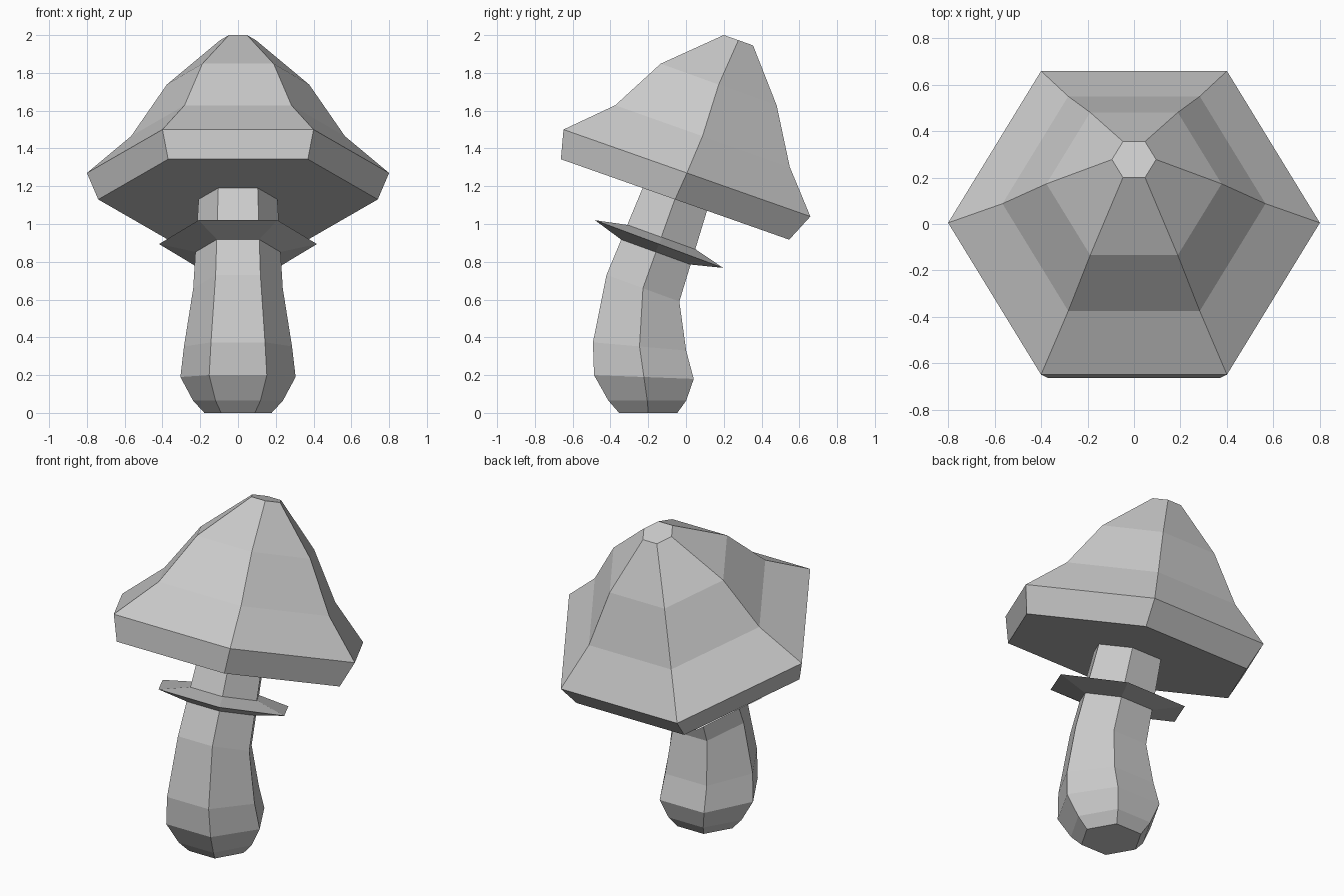
import bpy, bmesh
from math import cos, sin, radians, pi

if "Cube" in bpy.data.objects:
    bpy.data.objects.remove(bpy.data.objects["Cube"])


def loft(name, rings):
    """Closed hexagonal loft; each ring is (centre y, centre z, radius, tilt in degrees)."""
    bm = bmesh.new()
    loops = []
    for y, z, r, tilt in rings:
        t = radians(tilt)
        loops.append([bm.verts.new((r * cos(k * pi / 3),
                                    y + r * sin(k * pi / 3) * cos(t),
                                    z - r * sin(k * pi / 3) * sin(t))) for k in range(6)])
    for low, high in zip(loops, loops[1:]):
        for k in range(6):
            n = (k + 1) % 6
            bm.faces.new((low[k], low[n], high[n], high[k]))
    bm.faces.new(loops[0][::-1])
    bm.faces.new(loops[-1])
    bmesh.ops.recalc_face_normals(bm, faces=bm.faces)
    mesh = bpy.data.meshes.new(name)
    bm.to_mesh(mesh)
    bm.free()
    obj = bpy.data.objects.new(name, mesh)
    bpy.context.collection.objects.link(obj)
    return obj


# Bent stem with a bulbous foot, running up to just inside the cap
loft("stem", [
    (-0.20, 0.0, 0.178, 0),
    (-0.205, 0.065, 0.238, 0),
    (-0.223, 0.19, 0.305, 2.2),
    (-0.246, 0.352, 0.286, 5),
    (-0.228, 0.66, 0.237, 20),
    (-0.055, 1.142, 0.208, 19.5),
])

# Sharp-edged collar around the stem
loft("collar", [
    (-0.162, 0.852, 0.224, 20),
    (-0.143, 0.894, 0.418, 20.4),
    (-0.125, 0.929, 0.220, 20),
])

# Tilted bell-shaped cap with an undercut rim and flat underside
loft("cap", [
    (-0.058, 1.13, 0.74, 19.4),
    (0.005, 1.27, 0.80, 19.4),
    (0.0875, 1.465, 0.566, 19.5),
    (0.173, 1.738, 0.377, 19.8),
    (0.2775, 1.973, 0.095, 19.5),
])
